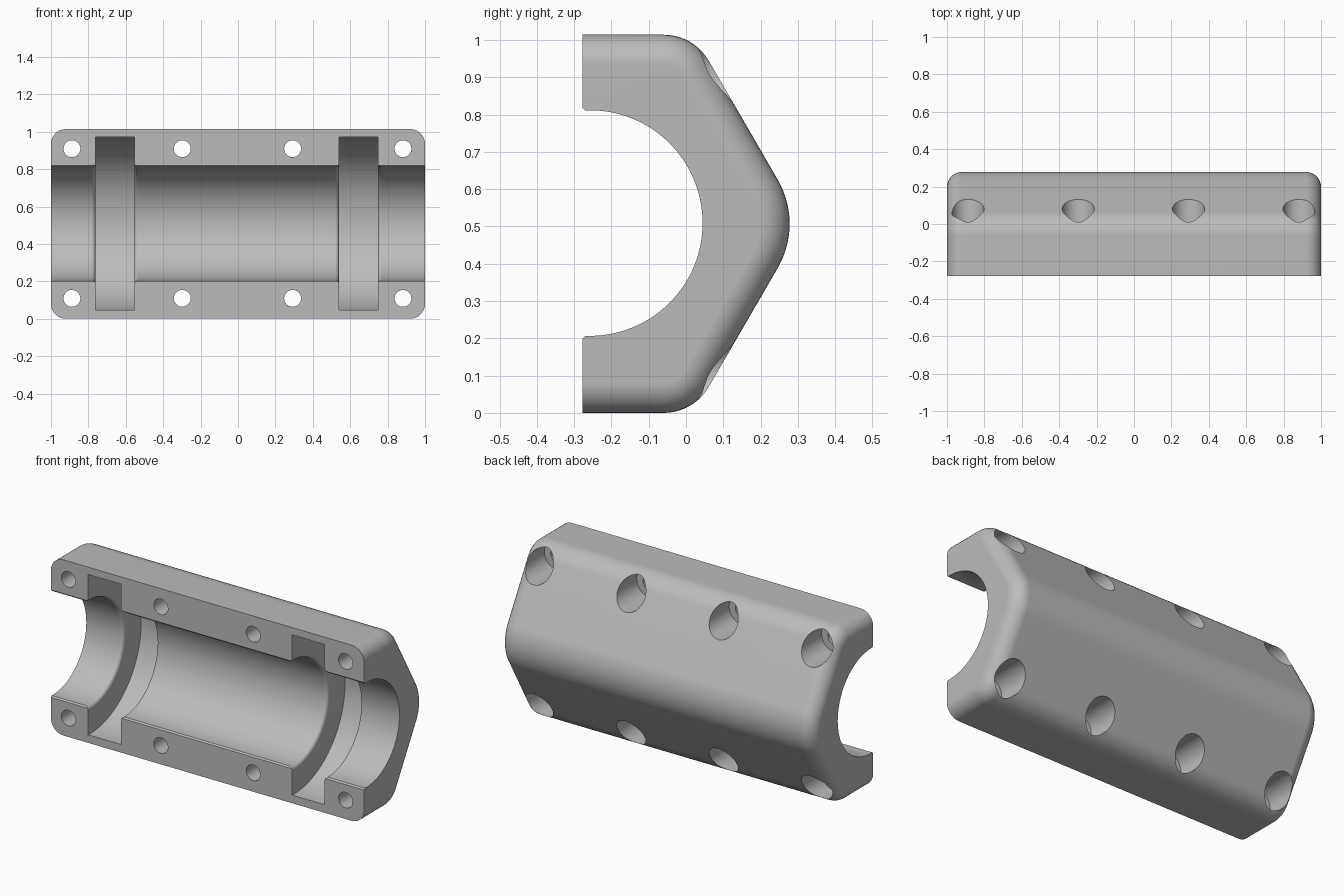
import bpy, bmesh
from math import sin, cos, pi, radians
from mathutils import Vector

if "Cube" in bpy.data.objects:
    bpy.data.objects.remove(bpy.data.objects["Cube"], do_unlink=True)

HALF_H = 0.507      # half height of the block
FRONT = -0.278      # flat mating face
ROUND = 0.08        # rounding at both ends
BORE_Y, BORE_Z = -0.258, 0.509
BORE_R, GROOVE_R = 0.3025, 0.463


def loft(name, rings):
    """Solid skinned through closed rings with equal point counts."""
    bm = bmesh.new()
    loops = [[bm.verts.new(p) for p in ring] for ring in rings]
    n = len(loops[0])
    for a, b in zip(loops, loops[1:]):
        for i in range(n):
            j = (i + 1) % n
            bm.faces.new((a[i], a[j], b[j], b[i]))
    bm.faces.new(loops[0][::-1])
    bm.faces.new(loops[-1])
    bmesh.ops.recalc_face_normals(bm, faces=bm.faces)
    mesh = bpy.data.meshes.new(name)
    bm.to_mesh(mesh)
    bm.free()
    obj = bpy.data.objects.new(name, mesh)
    bpy.context.collection.objects.link(obj)
    return obj


def lathe(name, profile, origin, axis, u, v, sides):
    """Turned solid from (distance along axis, radius) pairs."""
    o, axis, u, v = map(Vector, (origin, axis, u, v))
    angles = [2 * pi * i / sides for i in range(sides)]
    return loft(name, [[o + axis * t + (u * cos(a) + v * sin(a)) * r
                        for a in angles] for t, r in profile])


def section(x, inset):
    """Rounded half-hexagon outline at x, drawn in by inset."""
    pts = [(x, FRONT, inset)]
    corner = HALF_H - 0.14
    for y, dz, r, start in ((-0.06, -corner, 0.14, -90),
                            (0.043, 0, 0.235, -30),
                            (-0.06, corner, 0.14, 30)):
        for i in range(11):
            a = radians(start + 6 * i)
            pts.append((x, y + (r - inset) * cos(a),
                        HALF_H + dz + (r - inset) * sin(a)))
    pts.append((x, FRONT, 2 * HALF_H - inset))
    return pts


# Block with rounded ends
steps = [(1 - ROUND * (1 - cos(a)), ROUND * (1 - sin(a)))
         for a in (pi / 2 * i / 8 for i in range(9))]
rings = [section(-x, d) for x, d in steps]
rings += [section(x, d) for x, d in reversed(steps)]
body = loft("clamp_half", rings)

# Bore with two ring grooves and rounded groove lips
lip = 0.02
arc = [(lip * sin(a), lip * (1 - cos(a))) for a in (pi / 2 * i / 5 for i in range(6))]
profile = [(-1.1, BORE_R)]
for x0, x1 in ((-0.762, -0.553), (0.54, 0.748)):
    profile += [(x0 - lip + dx, BORE_R + dr) for dx, dr in arc]
    profile += [(x0, GROOVE_R), (x1, GROOVE_R)]
    profile += [(x1 + lip - dx, BORE_R + dr) for dx, dr in reversed(arc)]
profile.append((1.1, BORE_R))
cutters = [lathe("bore_cutter", profile, (0, BORE_Y, BORE_Z),
                 (1, 0, 0), (0, 1, 0), (0, 0, 1), 128)]

# Small chamfer along the mouth of the bore
mouth = [(-0.3, 0.32), (FRONT, 0.31), (-0.268, 0.3)]
outline = [(y, BORE_Z + h) for y, h in mouth]
outline += [(y, BORE_Z - h) for y, h in reversed(mouth)]
cutters.append(loft("mouth_cutter", [[(x, y, z) for y, z in outline]
                                     for x in (-1.1, 1.1)]))

# Bolt holes, counterbored from the back
for x in (-0.888, -0.298, 0.292, 0.882):
    for side in (-1, 1):
        cutters.append(lathe(
            "bolt_cutter",
            [(-0.4, 0.045), (-0.09, 0.045), (-0.09, 0.086), (0.4, 0.086)],
            (x, 0, BORE_Z + side * 0.4), (0, 1, 0), (1, 0, 0), (0, 0, 1), 40))

bpy.ops.object.select_all(action='DESELECT')
bpy.context.view_layer.objects.active = body
body.select_set(True)
for cutter in cutters:
    cutter.hide_render = True
    mod = body.modifiers.new("cut", 'BOOLEAN')
    mod.operation = 'DIFFERENCE'
    mod.solver = 'EXACT'
    mod.object = cutter
    bpy.ops.object.modifier_apply(modifier=mod.name)
    bpy.data.objects.remove(cutter, do_unlink=True)

# Plain grey finish, smooth rounds and crisp edges
grey = bpy.data.materials.new("plain_grey")
grey.use_nodes = True
colour = (0.5, 0.5, 0.5, 1)
grey.diffuse_color = colour
grey.node_tree.nodes["Principled BSDF"].inputs["Base Color"].default_value = colour
body.data.materials.clear()
body.data.materials.append(grey)
bpy.ops.object.shade_smooth_by_angle(angle=radians(25))
normals = body.modifiers.new("even_shading", 'WEIGHTED_NORMAL')
normals.keep_sharp = True
